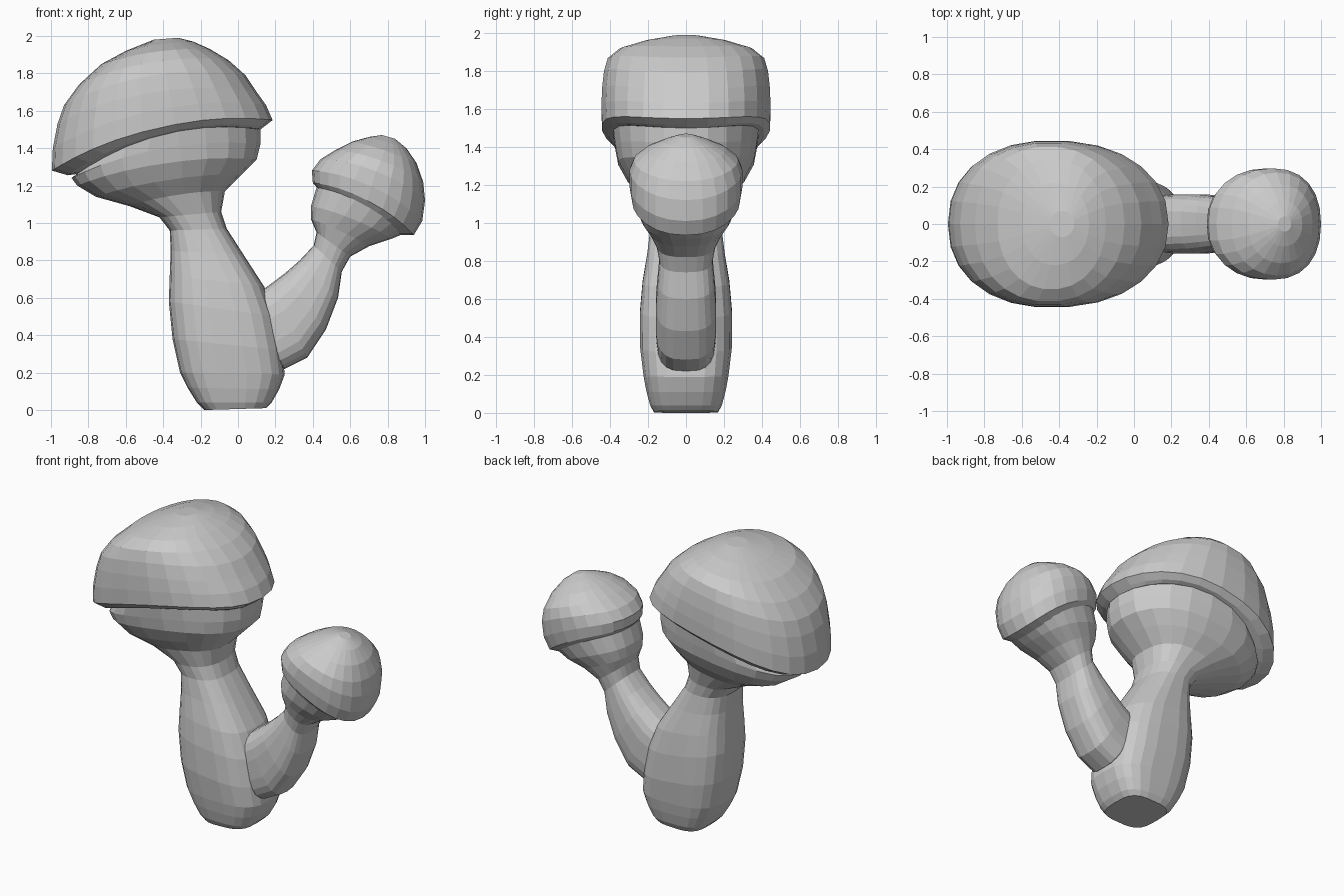
import bpy, bmesh
from math import cos, sin, pi
from mathutils import Vector


def power(v, e):
    return (abs(v) ** e) * (1 if v >= 0 else -1)


def loft(name, rings, sides, square_start, square_end):
    """Each ring: left x, left z, right x, right z, half depth, upward bow at the sides."""
    bm = bmesh.new()
    loops = []
    for k, (lx, lz, rx, rz, depth, bow) in enumerate(rings):
        f = k / (len(rings) - 1)
        e = 2 / (square_start + (square_end - square_start) * f)
        a, b = Vector((lx, 0, lz)), Vector((rx, 0, rz))
        mid, half = (a + b) / 2, (b - a) / 2
        up = Vector((-half.z, 0, half.x)).normalized()
        loop = []
        for i in range(sides):
            t = 2 * pi * i / sides
            p = mid + half * power(cos(t), e) + up * bow * sin(t) ** 2
            loop.append(bm.verts.new((p.x, depth * power(sin(t), e), p.z)))
        loops.append(loop)
    for lo, hi in zip(loops, loops[1:]):
        for i in range(sides):
            j = (i + 1) % sides
            bm.faces.new((lo[i], lo[j], hi[j], hi[i]))
    bm.faces.new(loops[0][::-1])
    bm.faces.new(loops[-1])
    bmesh.ops.recalc_face_normals(bm, faces=bm.faces)
    mesh = bpy.data.meshes.new(name)
    bm.to_mesh(mesh)
    bm.free()
    obj = bpy.data.objects.new(name, mesh)
    bpy.context.collection.objects.link(obj)
    return obj


# Large stem flaring into the underside of its cap
loft("large_stem", [
    (-0.18, 0.00, 0.15, 0.01, 0.17, 0),
    (-0.22, 0.04, 0.18, 0.04, 0.19, 0),
    (-0.27, 0.12, 0.22, 0.11, 0.21, 0),
    (-0.31, 0.20, 0.25, 0.19, 0.225, 0),
    (-0.35, 0.38, 0.235, 0.32, 0.243, 0),
    (-0.37, 0.58, 0.20, 0.50, 0.243, 0),
    (-0.365, 0.72, 0.14, 0.66, 0.23, 0),
    (-0.36, 0.85, 0.03, 0.83, 0.205, 0),
    (-0.365, 0.96, -0.06, 0.97, 0.19, 0),
    (-0.42, 1.03, -0.09, 1.06, 0.20, 0),
    (-0.58, 1.09, -0.07, 1.17, 0.24, 0.02),
    (-0.76, 1.14, 0.02, 1.26, 0.31, 0.03),
    (-0.86, 1.20, 0.10, 1.34, 0.36, 0.05),
    (-0.89, 1.24, 0.12, 1.42, 0.375, 0.07),
    (-0.86, 1.265, 0.12, 1.50, 0.385, 0.095)], 22, 3.3, 2.1)

# Large cap with overhanging rim
loft("large_cap", [
    (-0.84, 1.265, 0.12, 1.50, 0.375, 0.095),
    (-0.91, 1.255, 0.14, 1.515, 0.41, 0.095),
    (-0.995, 1.28, 0.185, 1.55, 0.445, 0.095),
    (-0.99, 1.40, 0.15, 1.63, 0.448, 0.09),
    (-0.965, 1.53, 0.10, 1.70, 0.445, 0.085),
    (-0.93, 1.63, 0.04, 1.79, 0.435, 0.08),
    (-0.85, 1.74, -0.05, 1.87, 0.415, 0.055),
    (-0.73, 1.85, -0.15, 1.93, 0.35, 0.025),
    (-0.60, 1.92, -0.24, 1.97, 0.22, 0.01),
    (-0.45, 1.98, -0.32, 1.99, 0.07, 0)], 26, 2.25, 2.1)

# Small stem branching out of the large one
loft("small_stem", [
    (0.02, 0.50, 0.10, 0.24, 0.14, 0),
    (0.10, 0.62, 0.25, 0.22, 0.155, 0),
    (0.17, 0.67, 0.37, 0.28, 0.16, 0),
    (0.25, 0.73, 0.47, 0.43, 0.16, 0),
    (0.33, 0.80, 0.535, 0.60, 0.15, 0),
    (0.405, 0.88, 0.555, 0.74, 0.14, 0),
    (0.42, 0.95, 0.60, 0.82, 0.155, 0),
    (0.39, 1.02, 0.70, 0.875, 0.19, 0.01),
    (0.39, 1.09, 0.82, 0.915, 0.235, 0.02),
    (0.42, 1.19, 0.88, 0.94, 0.26, 0.04)], 22, 3.2, 2.3)

# Small tilted cap
loft("small_cap", [
    (0.43, 1.18, 0.87, 0.935, 0.25, 0.04),
    (0.40, 1.215, 0.94, 0.935, 0.285, 0.05),
    (0.395, 1.28, 0.985, 1.01, 0.298, 0.055),
    (0.44, 1.34, 1.00, 1.12, 0.298, 0.05),
    (0.52, 1.39, 0.99, 1.22, 0.275, 0.03),
    (0.61, 1.435, 0.955, 1.32, 0.21, 0.01),
    (0.70, 1.46, 0.90, 1.40, 0.12, 0),
    (0.77, 1.47, 0.84, 1.45, 0.04, 0)], 24, 2.3, 2.1)
